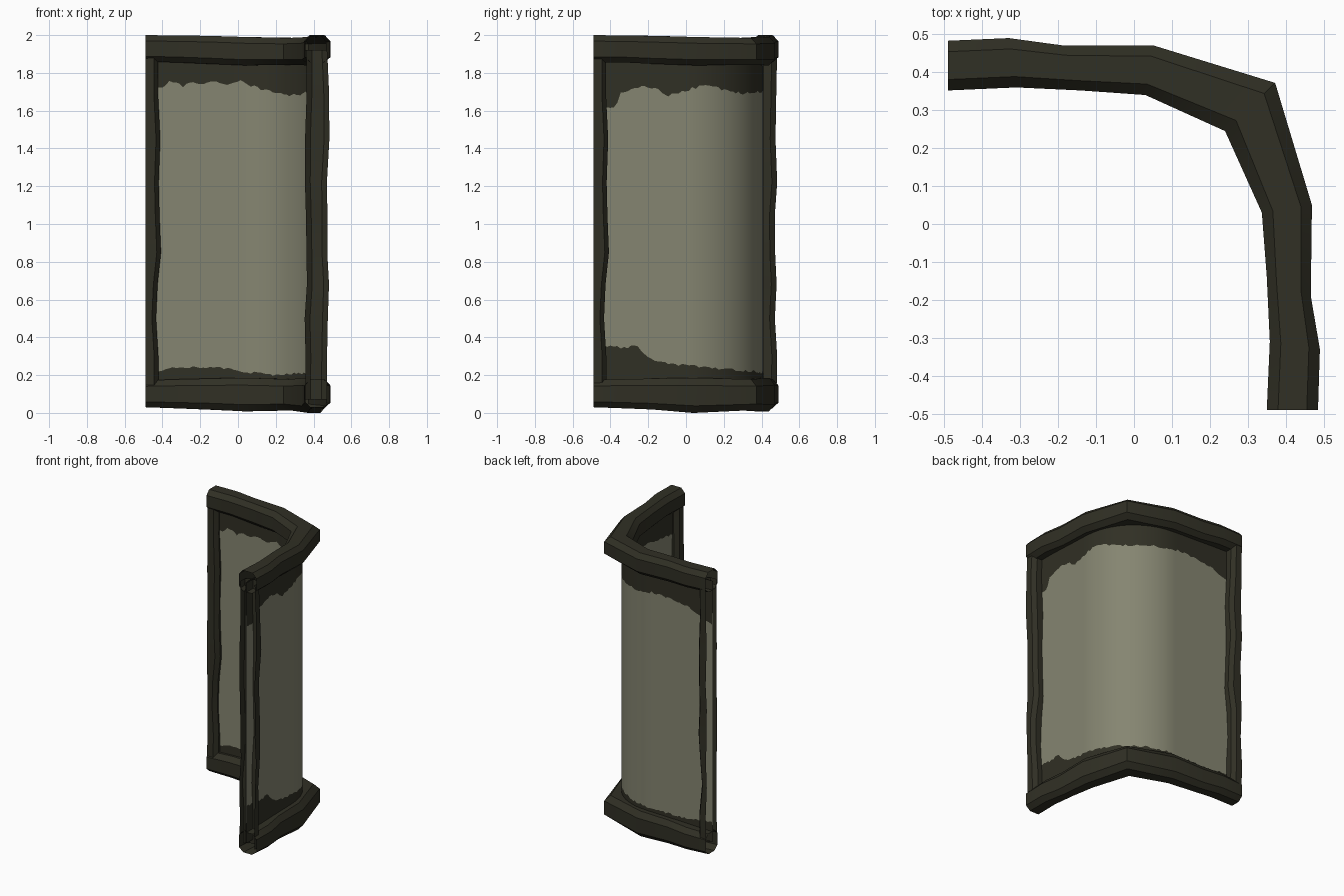
import bpy, math, random

if "Cube" in bpy.data.objects:
    bpy.data.objects.remove(bpy.data.objects["Cube"])

random.seed(4)


def material(name, rgb):
    m = bpy.data.materials.new(name)
    m.diffuse_color = (*rgb, 1)
    m.use_nodes = True
    m.node_tree.nodes["Principled BSDF"].inputs["Base Color"].default_value = m.diffuse_color
    return m


TIMBER = material("dark timber", (0.030, 0.029, 0.018))
PLASTER = material("grey plaster", (0.235, 0.235, 0.165))


def make(name, verts, faces, mats, indices=None, angle=35):
    me = bpy.data.meshes.new(name)
    me.from_pydata(verts, [], faces)
    for m in mats:
        me.materials.append(m)
    if indices:
        me.polygons.foreach_set("material_index", indices)
    me.update()
    ob = bpy.data.objects.new(name, me)
    bpy.context.collection.objects.link(ob)
    bpy.ops.object.select_all(action='DESELECT')
    ob.select_set(True)
    bpy.context.view_layer.objects.active = ob
    bpy.ops.object.shade_smooth_by_angle(angle=math.radians(angle))
    return ob


def skin(rings, closed):
    """Join equal rings of points with quads."""
    n = len(rings[0])
    verts = [p for r in rings for p in r]
    faces = []
    for i in range(len(rings) - 1):
        for j in range(n if closed else n - 1):
            k = (j + 1) % n
            faces.append((i*n + j, i*n + k, (i+1)*n + k, (i+1)*n + j))
    return verts, faces


# Rough-hewn beams: plan of inner and outer edges, open at both cut ends
INNER = [(-.49, .352), (-.31, .36), (-.14, .352), (.03, .34), (.24, .245),
         (.337, .03), (.35, -.14), (.358, -.31), (.35, -.49)]
OUTER = [(-.49, .483), (-.33, .49), (-.19, .471), (.05, .471), (.372, .372),
         (.469, .05), (.466, -.19), (.49, -.33), (.485, -.49)]
SECTION = [(.25, 0), (.75, 0), (1, .2), (1, .78), (.78, 1), (.22, 1), (0, .78), (0, .2)]


def beam(name, lows, highs):
    rings = []
    for (ax, ay), (bx, by), lo, hi in zip(INNER, OUTER, lows, highs):
        rings.append([(ax + (bx - ax)*t, ay + (by - ay)*t, lo + (hi - lo)*h)
                      for t, h in SECTION])
    v, f = skin(rings, True)
    make(name, v, f, [TIMBER])


beam("bottom_beam", [.03, .024, .018, .008, .014, 0, .018, .024, .03],
     [.172, .178, .182, .186, .178, .186, .182, .178, .175])
beam("top_beam", [1.86, 1.855, 1.848, 1.84, 1.842, 1.84, 1.848, 1.855, 1.855],
     [2, 1.998, 1.996, 1.99, 1.985, 1.99, 1.996, 1.998, 2])


# End posts: wavering half-posts, open on the cut side
def post(name, mirror):
    rings = []
    levels = [.07, .3, .5, .68, .85, 1.05, 1.22, 1.45, 1.7, 1.92]
    depth = [0, 0, -.012, -.004, .014, .006, .002, .01, -.002, 0]
    for z, d in zip(levels, depth):
        a = .36 + random.uniform(-.008, .006)
        b = .475 + random.uniform(-.006, .01)
        e = -.422 + d
        ring = [(a, -.49), (a, e - .022), (a + .028, e),
                (b - .028, e), (b, e - .022), (b, -.49)]
        rings.append([(y, x, z) if mirror else (x, y, z) for x, y in ring])
    v, f = skin(rings, False)
    if not mirror:
        f = [q[::-1] for q in f]
    make(name, v, f, [TIMBER])


post("front_post", False)
post("side_post", True)


# Curved plaster wall with ragged dark stains along the top and bottom
def lerp(table, s):
    for (a, u), (b, w) in zip(table, table[1:]):
        if s <= b:
            return u + (w - u)*(s - a)/(b - a)
    return table[-1][1]


def plan(s, off):
    """Point at distance s along the wall: straight, quarter arc, straight."""
    r, arc = .41 + off, .644
    if s < .49:
        return s - .49, r
    if s > .49 + arc:
        return r, .49 + arc - s
    a = (s - .49)/.41
    return r*math.sin(a), r*math.cos(a)


OUT_TOP = [(0, 1.62), (.1, 1.66), (.2, 1.7), (.45, 1.72), (.6, 1.7), (.8, 1.69),
           (.92, 1.71), (1.03, 1.735), (1.13, 1.71), (1.22, 1.68), (1.3, 1.72),
           (1.38, 1.73), (1.48, 1.69), (1.51, 1.62), (1.63, 1.61)]
OUT_LOW = [(0, .24), (.2, .21), (.5, .21), (.92, .23), (1.13, .25), (1.3, .27),
           (1.36, .31), (1.39, .36), (1.45, .345), (1.63, .36)]
IN_TOP = [(0, 1.7), (.08, 1.72), (.14, 1.76), (.2, 1.73), (.25, 1.75), (.3, 1.73),
          (.36, 1.76), (.44, 1.74), (.49, 1.76), (.6, 1.72), (.7, 1.69), (.8, 1.68),
          (1, 1.7), (1.3, 1.73), (1.63, 1.68)]
IN_LOW = [(0, .21), (.15, .24), (.4, .24), (.5, .22), (.7, .2), (.9, .21), (1.63, .23)]


def wall(name, off, low, top, flip):
    rings, n = [], 90
    for i in range(n + 1):
        s = 1.624*i/n
        x, y = plan(s, off)
        zl = lerp(low, s) + random.uniform(-.007, .007)
        zt = lerp(top, s) + random.uniform(-.008, .008)
        rings.append([(x, y, z) for z in (.1, zl, zt, 1.92)])
    v, f = skin(rings, False)
    if flip:
        f = [q[::-1] for q in f]
    # the middle face of each column is plaster, the others are stained
    make(name, v, f, [TIMBER, PLASTER], [1 if i % 3 == 1 else 0 for i in range(len(f))], 60)


wall("outer_wall_face", 0, OUT_LOW, OUT_TOP, False)
wall("inner_wall_face", -.008, IN_LOW, IN_TOP, True)
